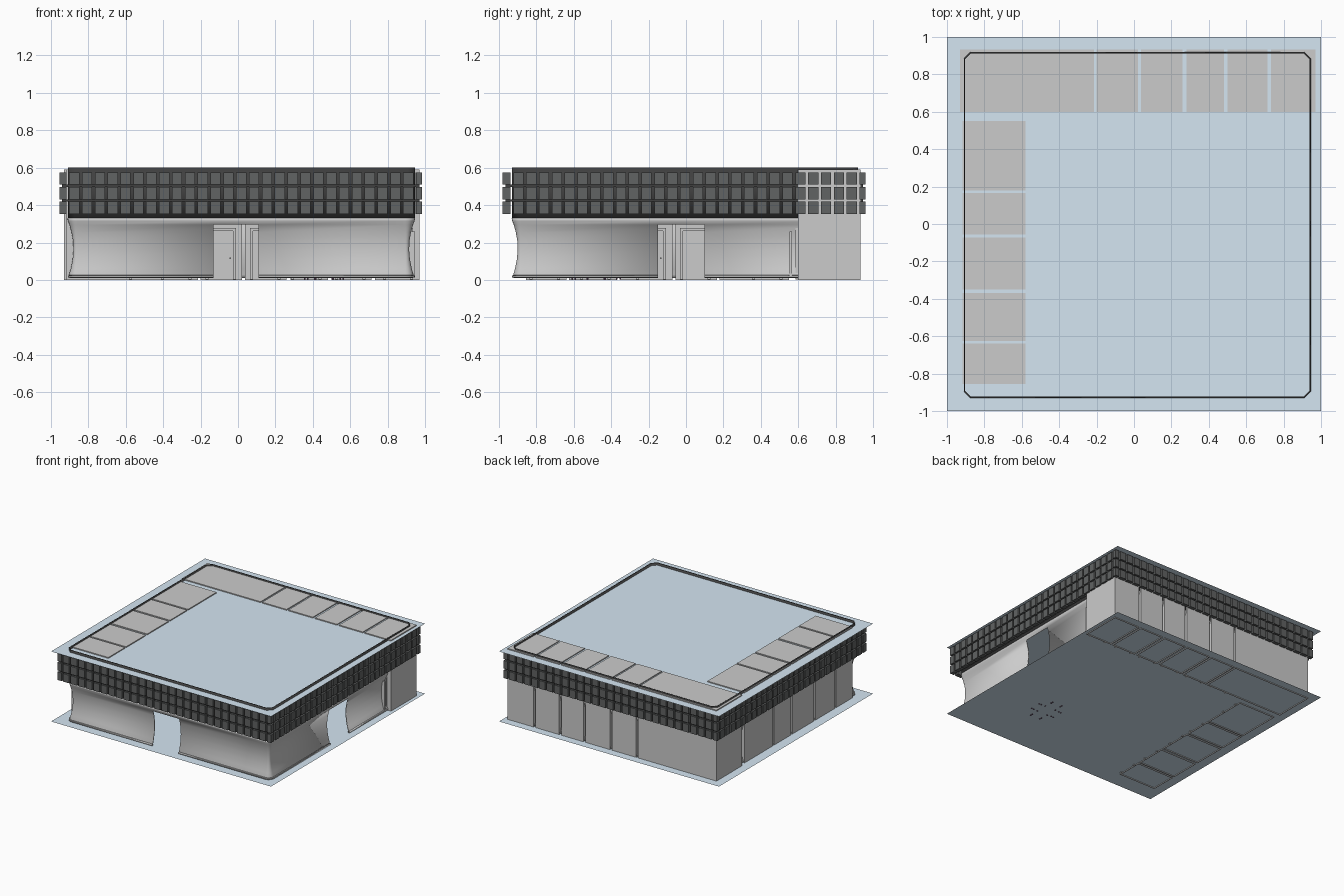
import bpy, bmesh, math
from mathutils import Matrix, Vector

if "Cube" in bpy.data.objects:
    bpy.data.objects.remove(bpy.data.objects["Cube"])

X0, X1, Y0, Y1 = -0.91, 0.945, -0.93, 0.92   # outer wall rectangle


def material(name, rgb):
    m = bpy.data.materials.new(name)
    m.diffuse_color = (*rgb, 1)
    m.use_nodes = True
    m.node_tree.nodes["Principled BSDF"].inputs["Base Color"].default_value = m.diffuse_color
    return m


BLUE = material("pale_blue", (0.66, 0.79, 0.89))
PANEL = material("dark_panel", (0.12, 0.125, 0.125))
BLACK = material("black_trim", (0.05, 0.05, 0.05))
PURPLE = material("dark_purple", (0.12, 0.06, 0.12))


def finish(name, bm, mat=None, smooth=False):
    bmesh.ops.recalc_face_normals(bm, faces=bm.faces)
    me = bpy.data.meshes.new(name)
    bm.to_mesh(me)
    bm.free()
    ob = bpy.data.objects.new(name, me)
    bpy.context.collection.objects.link(ob)
    if mat:
        me.materials.append(mat)
    if smooth:
        bpy.context.view_layer.objects.active = ob
        ob.select_set(True)
        bpy.ops.object.shade_smooth_by_angle(angle=math.radians(35))
        ob.select_set(False)
    return ob


def box(bm, xa, xb, ya, yb, za, zb):
    m = Matrix.Translation(((xa + xb) / 2, (ya + yb) / 2, (za + zb) / 2))
    m = m @ Matrix.Diagonal((abs(xb - xa), abs(yb - ya), abs(zb - za), 1))
    return bmesh.ops.create_cube(bm, size=1, matrix=m)["verts"]


def outline(off, r, segs):
    """Rounded rectangle with extra points at the two entrances."""
    pts = []
    corners = [(X1, Y0, -90), (X1, Y1, 0), (X0, Y1, 90), (X0, Y0, 180)]
    for i, (cx, cy, a0) in enumerate(corners):
        mx = cx - r if cx > 0 else cx + r
        my = cy - r if cy > 0 else cy + r
        for s in range(segs + 1):
            a = math.radians(a0 + 90 * s / segs)
            pts.append((mx + (r + off) * math.cos(a), my + (r + off) * math.sin(a)))
        if i == 0:
            pts += [(X1 + off, -0.15), (X1 + off, 0.10)]
        if i == 3:
            pts += [(-0.13, Y0 - off), (0.11, Y0 - off)]
    return pts


def sweep(name, profile, r, segs, mat=None, gap_top=None, thick=0.008):
    bm = bmesh.new()
    rings = [[bm.verts.new((x, y, z)) for x, y in outline(o, r, segs)] for o, z in profile]
    n = len(rings[0])
    for a, b in zip(rings, rings[1:]):
        for i in range(n):
            j = (i + 1) % n
            f = bm.faces.new((a[i], a[j], b[j], b[i]))
            c = f.calc_center_median()
            front = abs(c.x + 0.01) < 0.01 and c.y < -0.8
            right = abs(c.y + 0.025) < 0.01 and c.x > 0.8
            if gap_top and c.z < gap_top and (front or right):
                bm.faces.remove(f)
    ob = finish(name, bm, mat, smooth=True)
    s = ob.modifiers.new("thickness", "SOLIDIFY")
    s.thickness, s.offset = thick, -1
    return ob


# floor and ceiling sheets
for name, z in (("floor", 0.007), ("ceiling", 0.582)):
    bm = bmesh.new()
    bmesh.ops.create_grid(bm, x_segments=1, y_segments=1, size=1, matrix=Matrix.Translation((0, 0, z)))
    finish(name, bm, BLUE)

# concave lower wall with two entrances, skirting, and dark upper wall
sweep("lower_wall", [(-0.005, 0.012), (-0.007, 0.03), (-0.016, 0.06), (-0.026, 0.11), (-0.03, 0.16),
                     (-0.028, 0.21), (-0.02, 0.255), (-0.009, 0.295), (-0.001, 0.315), (0.002, 0.33)],
      0.05, 5, gap_top=0.295)
sweep("skirting", [(0.0, 0.012), (0.0, 0.024), (-0.012, 0.026)], 0.05, 5, gap_top=0.1, thick=0.004)
sweep("upper_wall", [(0.0, 0.33), (0.0, 0.60)], 0.035, 1, BLACK)

# three rows of dark cladding panels round the top
bm = bmesh.new()
N = 27
for za in (0.353, 0.431, 0.509):
    zb = za + 0.066
    for i in range(N):
        for lo, hi, axis in ((X0, X1, 0), (Y0, Y1, 1)):
            p = (hi - lo) / N
            a, b = lo + i * p + 0.007, lo + (i + 1) * p - 0.007
            if axis == 0:
                box(bm, a, b, -0.98, -0.945, za, zb)
                box(bm, a, b, 0.93, 0.96, za, zb)
            else:
                box(bm, -0.955, -0.92, a, b, za, zb)
                box(bm, 0.95, 0.985, a, b, za, zb)
    for xa, xb in ((-0.955, -0.917), (0.952, 0.985)):
        for ya, yb in ((-0.98, -0.937), (0.927, 0.96)):
            box(bm, xa, xb, ya, yb, za, zb)
finish("cladding_panels", bm, PANEL)

# thin rails behind the panels
bm = bmesh.new()
for z in (0.425, 0.503):
    for ya, yb in ((-0.965, -0.93), (0.92, 0.945)):
        box(bm, -0.94, 0.97, ya, yb, z - 0.006, z + 0.006)
    for xa, xb in ((-0.94, -0.91), (0.945, 0.965)):
        box(bm, xa, xb, -0.965, 0.945, z - 0.006, z + 0.006)
finish("cladding_rails", bm, BLACK)


def cell(name, xa, xb, ya, yb):
    bm = bmesh.new()
    box(bm, xa, xb, ya, yb, 0, 0.59)
    bm.faces.ensure_lookup_table()
    low = min(bm.faces, key=lambda f: f.calc_center_median().z)
    bmesh.ops.delete(bm, geom=[low], context="FACES_ONLY")
    ob = finish(name, bm)
    s = ob.modifiers.new("thickness", "SOLIDIFY")
    s.thickness, s.offset = 0.008, -1


def door(name, origin, angle):
    """Framed door with a barred window, facing local -y."""
    bm = bmesh.new()
    w = 0.065
    box(bm, -w, w, -0.004, 0, 0.008, 0.262)                     # leaf
    for x in (-w - 0.008, w + 0.008):
        box(bm, x - 0.008, x + 0.008, -0.014, 0, 0.002, 0.262)   # jambs
    box(bm, -w - 0.016, w + 0.016, -0.014, 0, 0.262, 0.278)      # lintel
    for i in range(5):                                           # window bars
        x, z = -0.05 + 0.021 * i, 0.14 + 0.024 * i
        box(bm, x - 0.002, x + 0.002, -0.009, -0.003, 0.14, 0.236)
        box(bm, -0.052, 0.036, -0.009, -0.003, z - 0.002, z + 0.002)
    box(bm, 0.048, 0.056, -0.014, -0.003, 0.112, 0.12)           # handle
    bm.transform(Matrix.Translation(origin) @ Matrix.Rotation(angle, 4, "Z"))
    finish(name, bm)


# rooms along the back and left sides
back = [(-0.93, -0.215), (-0.2, 0.022), (0.038, 0.26), (0.28, 0.48), (0.5, 0.715), (0.732, 0.97)]
left = [(0.18, 0.55), (-0.055, 0.165), (-0.35, -0.072), (-0.625, -0.37), (-0.855, -0.64)]
for i, (a, b) in enumerate(back):
    cell(f"back_room_{i}", a, b, 0.60, 0.932)
    door(f"back_door_{i}", Vector((b - 0.115, 0.60, 0)), 0)
for i, (a, b) in enumerate(left):
    cell(f"left_room_{i}", -0.917, -0.58, a, b)
    door(f"left_door_{i}", Vector((-0.58, b - 0.115, 0)), math.pi / 2)

# post where the right wall meets the corner room
bm = bmesh.new()
box(bm, 0.90, 0.945, 0.553, 0.567, 0.012, 0.26)
finish("wall_post", bm)

# table with four benches inside the hall
bm = bmesh.new()
cx, cy = 0.46, -0.48
for dx, dy, hx, hy, h in ((0, 0, 0.055, 0.055, 0.085), (0.095, 0, 0.015, 0.05, 0.05), (-0.095, 0, 0.015, 0.05, 0.05),
                          (0, 0.12, 0.05, 0.015, 0.05), (0, -0.12, 0.05, 0.015, 0.05)):
    x, y = cx + dx, cy + dy
    box(bm, x - hx, x + hx, y - hy, y + hy, h - 0.01, h)
    for sx in (-1, 1):
        for sy in (-1, 1):
            lx, ly = x + sx * (hx - 0.006), y + sy * (hy - 0.006)
            box(bm, lx - 0.004, lx + 0.004, ly - 0.004, ly + 0.004, 0.002, h - 0.01)
finish("table_and_benches", bm, PURPLE)
